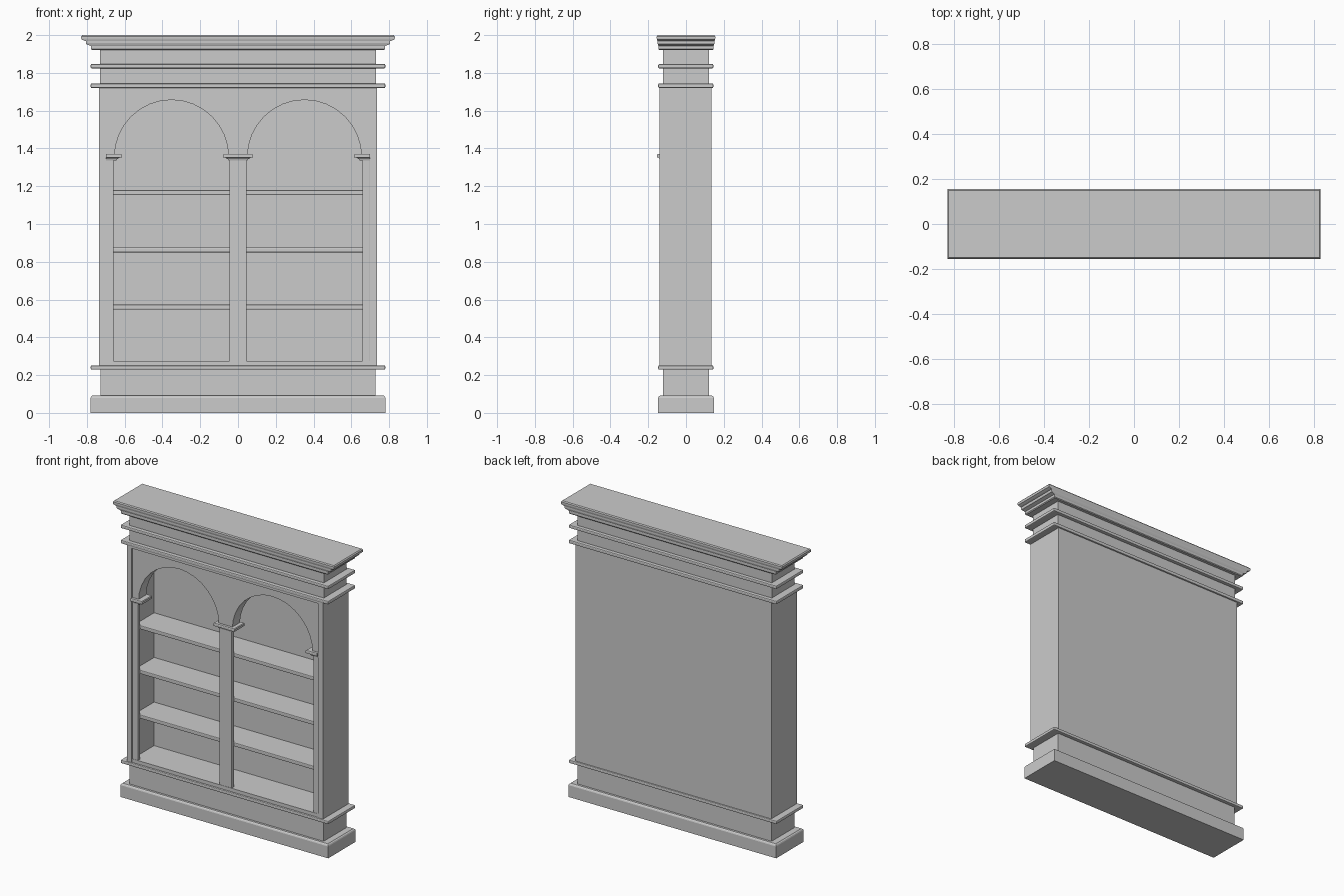
import bpy, bmesh, math

if "Cube" in bpy.data.objects:
    bpy.data.objects.remove(bpy.data.objects["Cube"])


def make_object(name, bm):
    bmesh.ops.recalc_face_normals(bm, faces=bm.faces)
    mesh = bpy.data.meshes.new(name)
    bm.to_mesh(mesh)
    bm.free()
    obj = bpy.data.objects.new(name, mesh)
    bpy.context.collection.objects.link(obj)
    return obj


def stack(name, levels):
    """Loft rectangles given as (x0, x1, y0, y1, z) from bottom to top."""
    bm = bmesh.new()
    rings = [[bm.verts.new(p) for p in ((x0, y0, z), (x1, y0, z), (x1, y1, z), (x0, y1, z))]
             for x0, x1, y0, y1, z in levels]
    bm.faces.new(rings[0])
    bm.faces.new(rings[-1])
    for a, b in zip(rings, rings[1:]):
        for i in range(4):
            j = (i + 1) % 4
            bm.faces.new((a[i], a[j], b[j], b[i]))
    return make_object(name, bm)


def box(name, x0, x1, y0, y1, z0, z1, bevel=0):
    obj = stack(name, [(x0, x1, y0, y1, z0), (x0, x1, y0, y1, z1)])
    if bevel:
        mod = obj.modifiers.new("bevel", 'BEVEL')
        mod.width = bevel
        mod.segments = 2
    return obj


def moulding(name, levels):
    """Centred profile of (half width, half depth, z)."""
    return stack(name, [(-w, w, -d, d, z) for w, d, z in levels])


# Base
moulding("plinth", [(.78, .147, 0), (.78, .147, .08), (.777, .144, .087), (.77, .137, .092)])
moulding("base_block", [(.728, .122, .09), (.728, .122, .232)])

# Projecting bands and entablature
for name, z, h in (("base_ledge", .229, .022), ("lower_band", 1.72, .024), ("upper_band", 1.824, .023)):
    box(name, -.78, .78, -.147, .145, z, z + h, .006)
moulding("lower_frieze", [(.73, .122, 1.74), (.73, .122, 1.826)])
moulding("upper_frieze", [(.73, .122, 1.843), (.73, .122, 1.925)])
moulding("cornice", [
    (.772, .141, 1.921), (.778, .145, 1.926), (.778, .145, 1.943), (.787, .147, 1.946),
    (.802, .149, 1.951), (.805, .151, 1.957), (.805, .151, 1.968), (.815, .152, 1.971),
    (.828, .154, 1.977), (.83, .155, 1.982), (.83, .155, 1.993), (.824, .15, 2.0)])

# Carcass
for side, name in ((-1, "left"), (1, "right")):
    a, b = sorted((side * .70, side * .735))
    box(name + "_side_panel", a, b, -.14, .135, .25, 1.722)
box("back_panel", -.70, .70, .10, .135, .25, 1.722)
box("floor_board", -.70, .70, -.135, .10, .25, .275)
box("ceiling_board", -.70, .70, -.14, .10, 1.705, 1.722)

# Shelves
for i, z in enumerate((.547, .85, 1.153)):
    box(f"shelf_{i + 1}", -.70, .70, -.105, .10, z, z + .026, .005)

# Posts
for name, a, b in (("left_post", -.70, -.658), ("centre_post", -.046, .046), ("right_post", .658, .70)):
    box(name, a, b, -.133, -.106, .27, 1.345, .004)

# Twin arch panel: one outline, extruded backwards
spring, radius, segs = 1.355, .302, 16
outline = [(.70, spring), (.70, 1.706), (-.70, 1.706), (-.70, spring)]
for cx in (-.352, .352):
    outline += [(cx - radius * math.cos(math.pi * i / segs),
                 spring + radius * math.sin(math.pi * i / segs)) for i in range(segs + 1)]
bm = bmesh.new()
face = bm.faces.new([bm.verts.new((x, -.133, z)) for x, z in outline])
ext = bmesh.ops.extrude_face_region(bm, geom=[face])
bmesh.ops.translate(bm, vec=(0, .08, 0),
                    verts=[g for g in ext["geom"] if isinstance(g, bmesh.types.BMVert)])
make_object("arch_panel", bm)

# Capitals under the arch springings: (overhang, z)
profile = ((.004, 1.336), (.008, 1.343), (.018, 1.349), (.022, 1.352),
           (.034, 1.352), (.034, 1.366), (.03, 1.37))
stack("centre_capital", [(-.046 - o, .046 + o, -.133 - o * .6, -.053 + o * .3, z) for o, z in profile])
for side, name in ((-1, "left"), (1, "right")):
    levels = []
    for o, z in profile:
        a, b = sorted((side * (.648 - o), side * .70))
        levels.append((a, b, -.133 - o * .6, -.053 + o * .3, z))
    stack(name + "_capital", levels)
